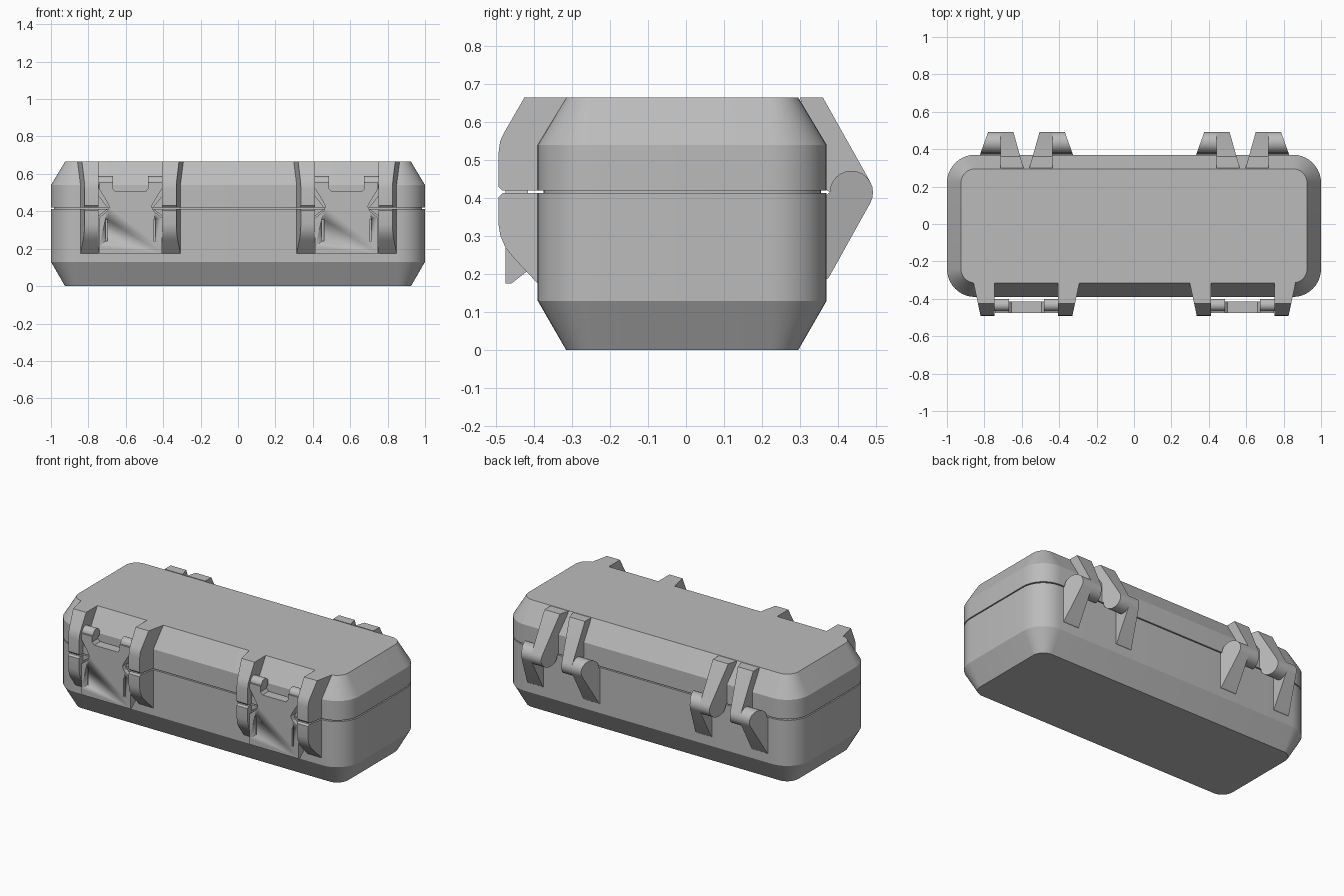
import bpy, bmesh
from math import sin, cos, pi, radians

cube = bpy.data.objects.get("Cube")
if cube:
    bpy.data.objects.remove(cube, do_unlink=True)

grey = bpy.data.materials.new("case_grey")
grey.use_nodes = True
grey.diffuse_color = (0.5, 0.5, 0.5, 1)
grey.node_tree.nodes["Principled BSDF"].inputs["Base Color"].default_value = (0.5, 0.5, 0.5, 1)


def loft(name, rings, angle=25):
    """Skin equal-length rings of points and cap both ends."""
    bm = bmesh.new()
    loops = [[bm.verts.new(p) for p in ring] for ring in rings]
    n = len(loops[0])
    for a, b in zip(loops, loops[1:]):
        for i in range(n):
            j = (i + 1) % n
            bm.faces.new((a[i], a[j], b[j], b[i]))
    bm.faces.new(loops[0][::-1])
    bm.faces.new(loops[-1])
    bmesh.ops.recalc_face_normals(bm, faces=bm.faces)
    mesh = bpy.data.meshes.new(name)
    bm.to_mesh(mesh)
    bm.free()
    mesh.materials.append(grey)
    ob = bpy.data.objects.new(name, mesh)
    bpy.context.collection.objects.link(ob)
    bpy.ops.object.select_all(action='DESELECT')
    ob.select_set(True)
    bpy.context.view_layer.objects.active = ob
    bpy.ops.object.shade_smooth_by_angle(angle=radians(angle))
    return ob


def shell_ring(inset, z, radius=0.15, steps=10):
    """Rounded rectangle of the case footprint, pulled in by inset."""
    pts = []
    for k, (sx, sy) in enumerate(((1, 1), (-1, 1), (-1, -1), (1, -1))):
        for i in range(steps + 1):
            a = (k + i / steps) * pi / 2
            r = radius - inset
            pts.append((sx * (1 - radius) + r * cos(a),
                        -0.01 + sy * (0.38 - radius) + r * sin(a), z))
    return pts


def bracket(name, profile, cx, side, inner, outer, y_base, y_tip):
    """Side profile (y, z) extruded in x; each wall drafts from base to tip."""
    def wall(span):
        a, b = span
        return [(cx + side * (a + (b - a) * (y - y_base) / (y_tip - y_base)), y, z)
                for y, z in profile]
    return loft(name, [wall(inner), wall(outer)])


def arc(cy, cz, r, start, end, steps=14):
    angles = [radians(start + (end - start) * i / steps) for i in range(steps + 1)]
    return [(cy + r * cos(a), cz + r * sin(a)) for a in angles]


# Case halves; the base ends in a recessed tongue that forms the seam
loft("case_base", [shell_ring(*p) for p in
                   ((0.075, 0), (0, 0.13), (0, 0.413), (0.015, 0.413), (0.015, 0.43))])
loft("case_lid", [shell_ring(*p) for p in ((0, 0.42), (0, 0.54), (0.075, 0.665))])

# Side profiles of the front guards and the rear hinge arms
lid_guard = [(-0.315, 0.665), (-0.425, 0.665), (-0.478, 0.573), (-0.489, 0.55),
             (-0.493, 0.52), (-0.493, 0.43), (-0.483, 0.42), (-0.37, 0.42)]
base_guard = [(-0.37, 0.413), (-0.483, 0.413), (-0.493, 0.403), (-0.493, 0.33),
              (-0.488, 0.3), (-0.475, 0.27), (-0.455, 0.245), (-0.39, 0.175), (-0.37, 0.175)]
knuckle = (0.435, 0.415, 0.057)
lid_arm = [(0.3, 0.665), (0.36, 0.665)] + arc(*knuckle, 30, -180) + [(0.36, 0.43)]
base_arm = [(0.36, 0.18), (0.375, 0.19)] + arc(*knuckle, -30, 180) + [(0.36, 0.4)]

# Half outline of the latch plate (x, z), from top centre round to the bottom
latch_half = [(0.08, 0.505), (0.094, 0.52), (0.094, 0.555), (0.168, 0.555), (0.168, 0.52),
              (0.125, 0.45), (0.113, 0.425), (0.125, 0.4), (0.168, 0.365),
              (0.168, 0.21), (0.168, 0.175)]
latch_outline = latch_half + [(-x, z) for x, z in reversed(latch_half)]

for cx, tag in ((-0.575, "right"), (0.581, "left")):
    # Latch plate with its lower back edge cut away
    front = [(cx + x, -0.475, z) for x, z in latch_outline]
    back = [(cx + x, -0.46 if z < 0.2 else -0.415, z) for x, z in latch_outline]
    plate = loft("latch_plate_" + tag, [front, back])

    for side, end in ((-1, "outer" if cx < 0 else "inner"), (1, "inner" if cx < 0 else "outer")):
        label = tag + "_" + end
        bracket("lid_guard_" + label, lid_guard, cx, side,
                (0.17, 0.17), (0.267, 0.245), -0.39, -0.493)
        bracket("base_guard_" + label, base_guard, cx, side,
                (0.17, 0.17), (0.267, 0.245), -0.39, -0.493)
        bracket("hinge_lid_arm_" + label, lid_arm, cx, side,
                (0.037, 0.07), (0.139, 0.139), 0.375, 0.492)
        bracket("hinge_base_arm_" + label, base_arm, cx, side,
                (0.139, 0.139), (0.247, 0.205), 0.375, 0.492)

        # Rounded latch ends hooked between the guards
        bracket("latch_barrel_" + label, arc(-0.433, 0.555, 0.033, 0, 345, 23), cx, side,
                (0.094, 0.094), (0.17, 0.17), 0, 1)

        # Pointed guard tips beside the latch waist, split at the seam
        for part, z_in, z_out in (("lid", 0.42, 0.49), ("base", 0.413, 0.37)):
            tri = [(0.175, z_in), (0.12, z_in), (0.175, z_out)]
            loft(part + "_guard_tip_" + label,
                 [[(cx + side * x, y, z) for x, z in tri] for y in (-0.455, -0.42)])

        # Slit cut into the plate
        slit = bracket("slit_cutter_" + label,
                       [(-0.5, 0.24), (-0.462, 0.24), (-0.462, 0.355), (-0.5, 0.355)],
                       cx, side, (0.122, 0.122), (0.134, 0.134), 0, 1)
        slit.hide_render = True
        slit.hide_viewport = True
        cut = plate.modifiers.new("slit", 'BOOLEAN')
        cut.operation = 'DIFFERENCE'
        cut.solver = 'EXACT'
        cut.object = slit
